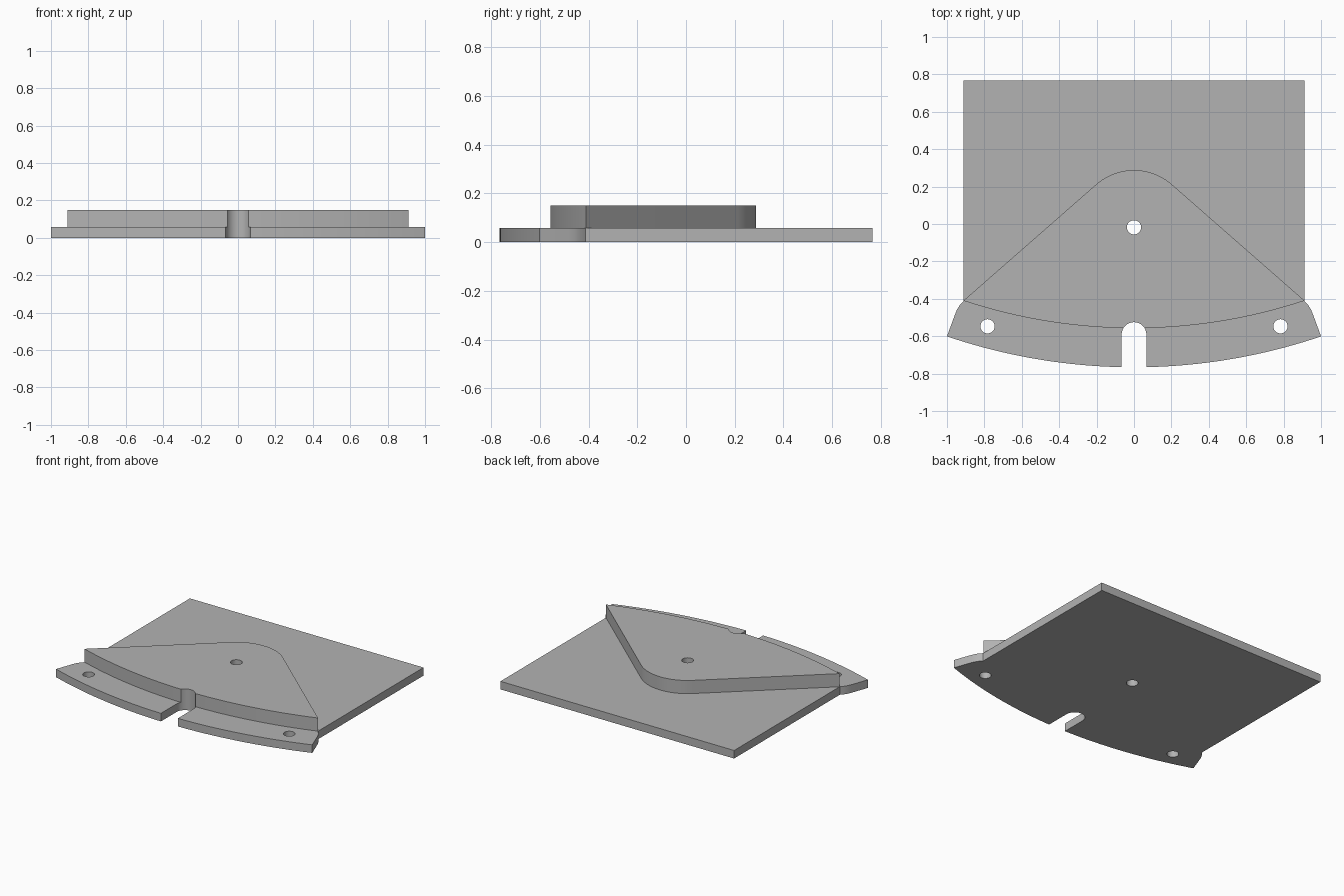
import bpy
import bmesh
from math import sin, cos, asin, acos, atan2, hypot, pi, sqrt

cube = bpy.data.objects.get("Cube")
if cube:
    bpy.data.objects.remove(cube, do_unlink=True)

BASE_TOP, TOTAL = 0.057, 0.15
HALF_W, SHOULDER_Y, BACK_Y = 0.912, -0.413, 0.766
RIM_Y, R_OUTER, R_INNER = 2.345, 3.111, 2.902   # concentric front arcs
PIVOT_Y, R_NOSE = -0.018, 0.306
SLOT_R, SLOT_Y = 0.066, -0.591
HOLE_R = 0.038

grey = bpy.data.materials.new("plain grey")
grey.use_nodes = True
colour = (0.45, 0.45, 0.45, 1)
grey.diffuse_color = colour
grey.node_tree.nodes["Principled BSDF"].inputs["Base Color"].default_value = colour


def arc(cx, cy, r, a0, a1, n):
    """Points on an arc from angle a0 to a1."""
    return [(cx + r * cos(a0 + (a1 - a0) * i / n),
             cy + r * sin(a0 + (a1 - a0) * i / n)) for i in range(n + 1)]


def mirrored(half):
    """Close a right-hand half outline with its mirror image."""
    return half + [(-x, y) for x, y in reversed(half) if abs(x) > 1e-5]


def hole(x, y):
    return arc(x, y, HOLE_R, 0, 2 * pi, 40)[:-1]


def front_arc(r, x0, x1, n=24):
    return arc(0, RIM_Y, r, -acos(x0 / r), -acos(x1 / r), n)


def plate(name, loops, z0, z1):
    """Extrude a filled outline with holes into a solid plate."""
    curve = bpy.data.curves.new(name, "CURVE")
    curve.dimensions = "2D"
    curve.fill_mode = "BOTH"
    curve.extrude = (z1 - z0) / 2
    for loop in loops:
        spline = curve.splines.new("POLY")
        spline.points.add(len(loop) - 1)
        for p, (x, y) in zip(spline.points, loop):
            p.co = (x, y, 0, 1)
        spline.use_cyclic_u = True
    temp = bpy.data.objects.new(name + "_outline", curve)
    bpy.context.collection.objects.link(temp)
    bpy.context.view_layer.update()
    mesh = bpy.data.meshes.new_from_object(
        temp.evaluated_get(bpy.context.evaluated_depsgraph_get()))
    bpy.data.objects.remove(temp, do_unlink=True)

    bm = bmesh.new()
    bm.from_mesh(mesh)
    bmesh.ops.remove_doubles(bm, verts=bm.verts, dist=1e-5)
    bmesh.ops.translate(bm, verts=bm.verts, vec=(0, 0, (z0 + z1) / 2))
    bmesh.ops.recalc_face_normals(bm, faces=bm.faces)
    bm.to_mesh(mesh)
    bm.free()
    mesh.name = name
    mesh.materials.clear()
    mesh.materials.append(grey)
    obj = bpy.data.objects.new(name, mesh)
    bpy.context.collection.objects.link(obj)
    bpy.ops.object.select_all(action="DESELECT")
    obj.select_set(True)
    bpy.context.view_layer.objects.active = obj
    bpy.ops.object.shade_smooth_by_angle(angle=pi / 6)
    return obj


# Base plate: square back, curved ears, arced front and a round-ended slot
ear = arc(0.77, -0.408, 0.2, -0.36, 0, 8)
ear = [(x, y) for x, y in ear if x > HALF_W and y < SHOULDER_Y]
ear = [(HALF_W, SHOULDER_Y), (0.931, -0.433), (0.946, -0.457), (0.957, -0.483)]
base_half = [(HALF_W, BACK_Y)] + ear + front_arc(R_OUTER, 1.0, SLOT_R)
base_half += arc(0, SLOT_Y, SLOT_R, 0, pi / 2, 12)
plate("base_plate",
      [mirrored(base_half), hole(0, PIVOT_Y), hole(0.783, -0.547), hole(-0.783, -0.547)],
      0, BASE_TOP)

# Raised sector: rounded nose, tangent sides, arced front cut by the slot
dy = SHOULDER_Y - PIVOT_Y
tangent = atan2(dy, HALF_W) + acos(R_NOSE / hypot(HALF_W, dy))
slot_x = sqrt(SLOT_R ** 2 - (RIM_Y - R_INNER - SLOT_Y) ** 2)
sector_half = arc(0, PIVOT_Y, R_NOSE, pi / 2, tangent, 16)
sector_half += front_arc(R_INNER, HALF_W, slot_x)
sector_half += arc(0, SLOT_Y, SLOT_R, acos(slot_x / SLOT_R), pi / 2, 10)[1:]
plate("raised_sector", [mirrored(sector_half), hole(0, PIVOT_Y)], BASE_TOP, TOTAL)
